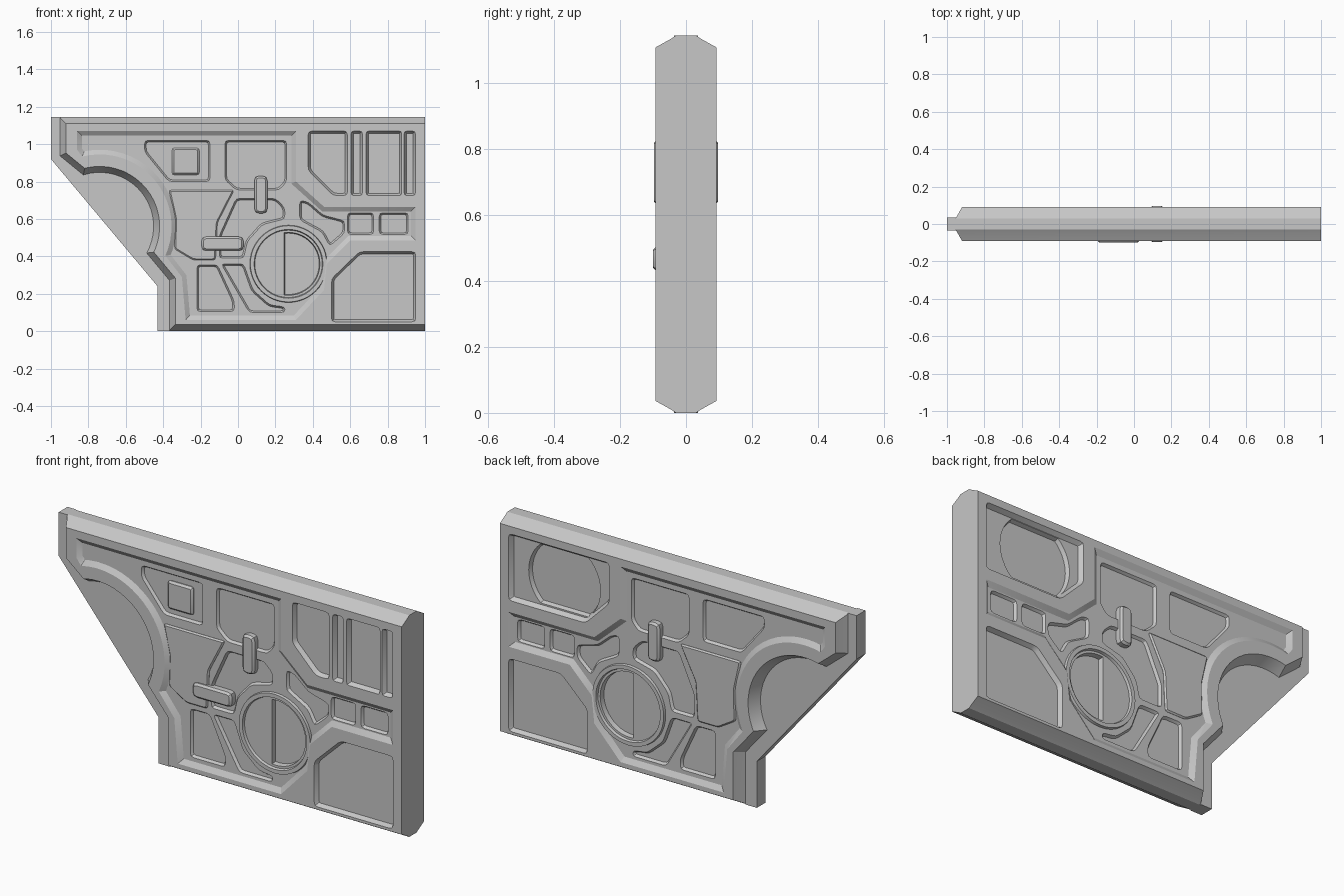
import bpy
import bmesh
from math import cos, sin, radians
from mathutils import Vector

cube = bpy.data.objects.get("Cube")
if cube:
    bpy.data.objects.remove(cube, do_unlink=True)

grey = bpy.data.materials.new("panel grey")
grey.use_nodes = True
grey.diffuse_color = (0.57, 0.57, 0.57, 1)
grey.node_tree.nodes["Principled BSDF"].inputs["Base Color"].default_value = (0.57, 0.57, 0.57, 1)

FACE, FLOOR, POCKET, DEEP, CORNER = 0.092, 0.075, 0.062, 0.05, 0.07
FRONT, BACK = -1, 1
BOTH = (FRONT, BACK)


# Outline helpers, all in the x-z plane
def arc(cx, cz, r, start, end, steps):
    angles = [radians(start + (end - start) * i / steps) for i in range(steps + 1)]
    return [(cx + r * cos(a), cz + r * sin(a)) for a in angles]


def rect(x0, x1, z0, z1):
    return [(x0, z0), (x1, z0), (x1, z1), (x0, z1)]


def soften(points, r):
    """Round each corner with a short curve."""
    out = []
    for i, p in enumerate(points):
        p, a, b = Vector(p), Vector(points[i - 1]), Vector(points[(i + 1) % len(points)])
        s = p + (a - p).normalized() * min(r, (a - p).length * 0.4)
        e = p + (b - p).normalized() * min(r, (b - p).length * 0.4)
        out += [s, (s + e) / 4 + p / 2, e]
    return out


def inset(points, d):
    """Move every edge inwards by d."""
    pts = [Vector(p) for p in points]
    area = sum(pts[i - 1].cross(pts[i]) for i in range(len(pts)))
    turn = 1 if area > 0 else -1
    out = []
    for i, p in enumerate(pts):
        u = (p - pts[i - 1]).normalized()
        v = (pts[(i + 1) % len(pts)] - p).normalized()
        n, m = Vector((-u.y, u.x)) * turn, Vector((-v.y, v.x)) * turn
        out.append(p + (n + m) * (d / max(0.3, 1 + n.dot(m))))
    return out


# Solid helpers
def loft(bm, sections, closed=False):
    """Join outlines given as (points, y) into one solid."""
    rings = [[bm.verts.new((p[0], y, p[1])) for p in pts] for pts, y in sections]
    count = len(rings[0])
    pairs = list(zip(rings, rings[1:]))
    if closed:
        pairs.append((rings[-1], rings[0]))
    else:
        bm.faces.new(rings[0])
        bm.faces.new(rings[-1])
    for a, b in pairs:
        for i in range(count):
            j = (i + 1) % count
            bm.faces.new((a[i], a[j], b[j], b[i]))


def finish(bm, name):
    bmesh.ops.recalc_face_normals(bm, faces=bm.faces)
    mesh = bpy.data.meshes.new(name)
    bm.to_mesh(mesh)
    bm.free()
    mesh.materials.append(grey)
    obj = bpy.data.objects.new(name, mesh)
    bpy.context.collection.objects.link(obj)
    return obj


def select(obj):
    bpy.ops.object.select_all(action="DESELECT")
    obj.select_set(True)
    bpy.context.view_layer.objects.active = obj


def carve(target, cuts):
    """Cut sloped pockets; each cut is (outline, sides, top, bottom, slope)."""
    bm = bmesh.new()
    for pts, sides, top, bottom, slope in cuts:
        for s in sides:
            loft(bm, [(inset(pts, slope), s * bottom), (pts, s * top), (pts, s * (top + 0.05))])
    cutter = finish(bm, "pocket_cutter")
    cutter.hide_render = True
    mod = target.modifiers.new("pockets", "BOOLEAN")
    mod.operation, mod.solver, mod.object = "DIFFERENCE", "EXACT", cutter
    select(target)
    bpy.ops.object.modifier_apply(modifier=mod.name)
    bpy.data.objects.remove(cutter, do_unlink=True)


def raised_plate(name, pts, side, high, slope):
    """Plate standing out to height high, with a chamfered rim."""
    bm = bmesh.new()
    loft(bm, [(pts, side * DEEP), (pts, side * (high - slope)), (inset(pts, slope), side * high)])
    return finish(bm, name)


# Thin flange behind the round cutout
flange_outline = [(-1, 1.145), (-0.955, 1.145), (-0.7, 1), (-0.3, 0.6), (-0.3, 0.1),
                  (-0.365, 0), (-0.43, 0), (-0.43, 0.24), (-1, 0.92)]
bm = bmesh.new()
loft(bm, [(flange_outline, -0.036), (flange_outline, 0.036)])
finish(bm, "flange")

# Thick body with chamfered edges and a square right end
body_outline = [(-0.955, 1.145), (1, 1.145), (1, 0), (-0.37, 0), (-0.37, 0.27)]
body_outline += arc(-0.74, 0.56, 0.285, -30, 108, 20) + [(-0.955, 0.935)]
sections = []
for y, d in ((-FACE, 0.036), (-0.045, 0.01), (-0.03, 0), (0.03, 0), (0.045, 0.01), (FACE, 0.036)):
    ring = inset(body_outline, d)
    for p, q in zip(body_outline, ring):
        if p[0] == 1:
            q.x = 1
    sections.append((ring, y))
bm = bmesh.new()
loft(bm, sections)
body = finish(bm, "body")

# Main recess and the corner pockets sunk from the face
main_recess = [(-0.86, 1.07), (0.31, 1.07), (0.31, 0.8), (0.46, 0.665), (0.95, 0.665),
               (0.95, 0.485), (0.6, 0.485), (0.475, 0.36), (0.46, 0.22), (0.31, 0.06),
               (-0.28, 0.06), (-0.3, 0.29)]
main_recess += arc(-0.74, 0.56, 0.385, -24, 104, 20) + [(-0.86, 0.97)]
lower_corner = [(0.5, 0.05), (0.95, 0.05), (0.95, 0.425), (0.65, 0.425), (0.5, 0.28)]
upper_narrow = [(0.375, 1.07), (0.375, 0.86), (0.51, 0.725), (0.585, 0.725), (0.585, 1.07)]
upper_wide = [(0.375, 1.07), (0.375, 0.86), (0.51, 0.725), (0.95, 0.725), (0.95, 1.07)]
first = [(main_recess, BOTH, FACE, FLOOR, 0.025)]
first += [(soften(lower_corner, 0.02), BOTH, FACE, CORNER, 0.012),
          (soften(upper_narrow, 0.02), (FRONT,), FACE, CORNER, 0.012),
          (soften(upper_wide, 0.02), (BACK,), FACE, CORNER, 0.015)]
for x0, x1 in ((0.605, 0.665), (0.685, 0.875), (0.888, 0.948)):
    first.append((soften(rect(x0, x1, 0.725, 1.07), 0.015), (FRONT,), FACE, CORNER, 0.012))
carve(body, first)

# Shallow pockets in the recess floor
shapes = [
    # upper left
    [(-0.5, 1.02), (-0.15, 1.02), (-0.15, 0.8), (-0.37, 0.8), (-0.5, 0.96)],
    # upper middle
    [(-0.07, 1.02), (0.26, 1.02), (0.26, 0.8), (0.22, 0.755), (-0.01, 0.755), (-0.07, 0.81)],
    # above the ring
    [(-0.01, 0.71), (0.2, 0.71), (0.25, 0.66), (0.25, 0.6), (0.13, 0.57), (0.05, 0.48),
     (0.03, 0.39), (-0.1, 0.39), (-0.1, 0.51)],
    # lower left
    [(-0.22, 0.355), (-0.11, 0.355), (-0.02, 0.16), (-0.02, 0.105), (-0.22, 0.105)],
    # under the ring
    [(-0.09, 0.36), (0.03, 0.36), (0.08, 0.22), (0.17, 0.14), (0.25, 0.13), (0.25, 0.1),
     (0.06, 0.1)],
    # right of the ring
    [(0.33, 0.7), (0.375, 0.69), (0.455, 0.62), (0.57, 0.59), (0.57, 0.525), (0.49, 0.455),
     (0.45, 0.53), (0.33, 0.595)],
    rect(0.585, 0.725, 0.517, 0.633),
    rect(0.755, 0.91, 0.517, 0.633),
]
second = [(soften(s, 0.02), BOTH, FLOOR, POCKET, 0.009) for s in shapes]
half_disc = arc(0.27, 0.36, 0.168, -98, 98, 24)
second.append((half_disc, BOTH, FLOOR, DEEP, 0.004))
clipped_disc = arc(0.645, 0.9, 0.205, -48, 48, 12) + arc(0.645, 0.9, 0.205, 132, 228, 12)
second.append((clipped_disc, (BACK,), CORNER, DEEP, 0.008))
carve(body, second)

# Ring, upright latch and raised side plate on both sides
side_plate = [(-0.37, 0.755), (-0.02, 0.755), (-0.11, 0.58), (-0.12, 0.38), (-0.24, 0.38),
              (-0.34, 0.44), (-0.335, 0.6)]
for side, label in ((FRONT, "front"), (BACK, "back")):
    bm = bmesh.new()
    profile = ((0.212, DEEP), (0.204, 0.088), (0.184, 0.088), (0.172, DEEP))
    loft(bm, [(arc(0.27, 0.36, r, 0, 352.5, 47), side * y) for r, y in profile], closed=True)
    finish(bm, label + "_ring")
    raised_plate(label + "_side_plate", soften(side_plate, 0.015), side, FLOOR + 0.008, 0.007)
    upright = soften(rect(0.088, 0.157, 0.63, 0.83), 0.025)
    raised_plate(label + "_upright_latch", upright, side, 0.097, 0.01)

# Front-only details
cross = soften(rect(-0.195, 0.03, 0.43, 0.505), 0.025)
raised_plate("front_cross_latch", cross, FRONT, 0.1, 0.01)
hatch = soften(rect(-0.353, -0.207, 0.835, 0.98), 0.015)
raised_plate("front_hatch", hatch, FRONT, FLOOR + 0.002, 0.01)

# Smooth curved walls, keep creases
for obj in bpy.context.collection.objects:
    if obj.type == "MESH" and grey.name in obj.data.materials:
        select(obj)
        bpy.ops.object.shade_smooth_by_angle(angle=radians(25))
